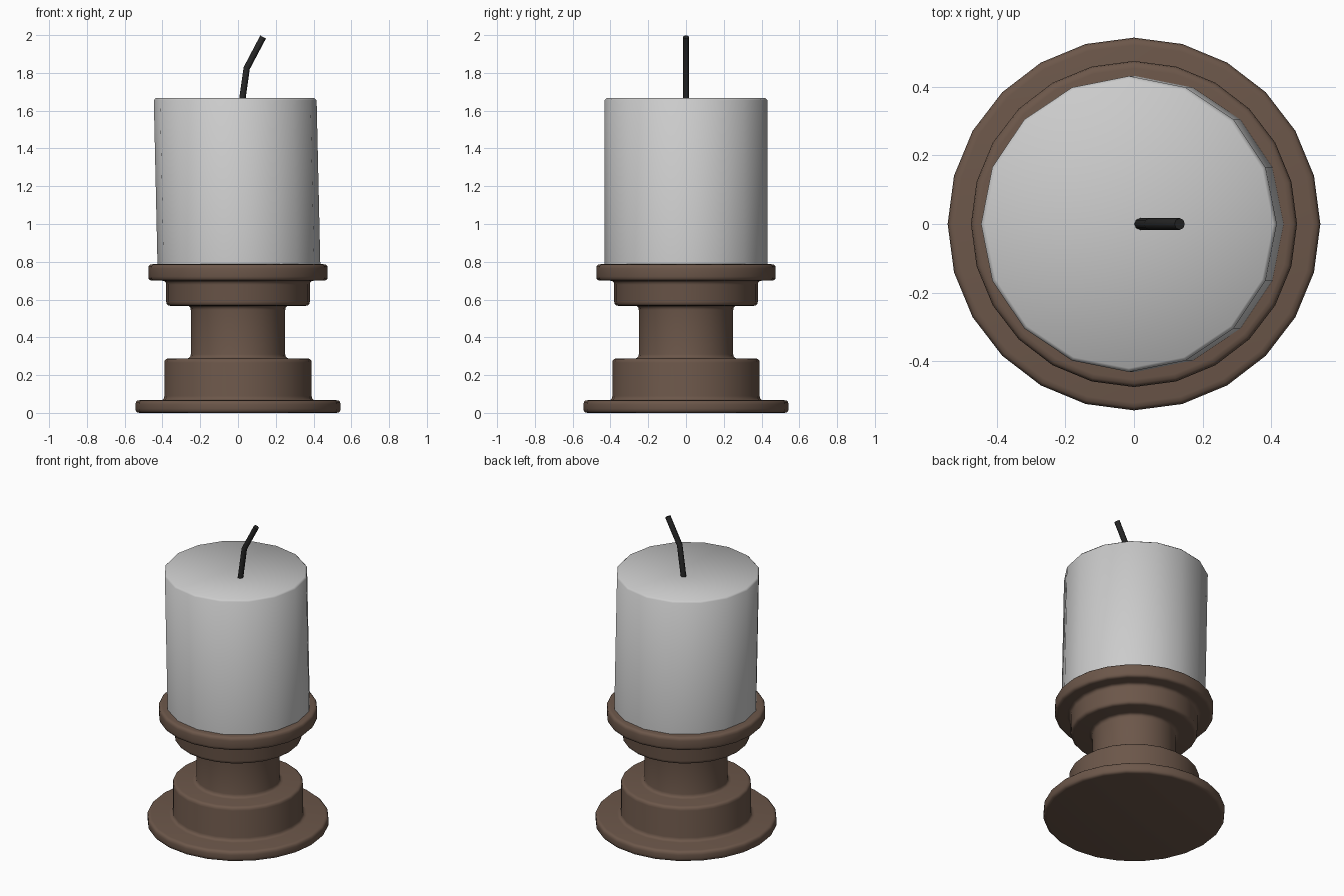
import bpy, bmesh, math
from mathutils import Vector

if "Cube" in bpy.data.objects:
    bpy.data.objects.remove(bpy.data.objects["Cube"])


def rounded(points, radius, steps=3):
    """Round the inner corners of an (r, z) profile."""
    pts = [Vector(p) for p in points]
    out = [pts[0]]
    for a, b, c in zip(pts, pts[1:], pts[2:]):
        p = b + (a - b).normalized() * radius
        q = b + (c - b).normalized() * radius
        for i in range(steps + 1):
            t = i / steps
            out.append(p * (1 - t) ** 2 + b * 2 * t * (1 - t) + q * t * t)
    return out + [pts[-1]]


def finish(name, bm, color=None, angle=60):
    bmesh.ops.recalc_face_normals(bm, faces=bm.faces)
    mesh = bpy.data.meshes.new(name)
    bm.to_mesh(mesh)
    bm.free()
    obj = bpy.data.objects.new(name, mesh)
    bpy.context.collection.objects.link(obj)
    if color:
        mat = bpy.data.materials.new(name + "_material")
        mat.diffuse_color = (*color, 1)
        mat.use_nodes = True
        mat.node_tree.nodes["Principled BSDF"].inputs["Base Color"].default_value = mat.diffuse_color
        mesh.materials.append(mat)
    bpy.ops.object.select_all(action='DESELECT')
    obj.select_set(True)
    bpy.context.view_layer.objects.active = obj
    bpy.ops.object.shade_smooth_by_angle(angle=math.radians(angle))
    return obj


def lathe(profile, sides):
    """Revolve an (r, z) profile that starts and ends on the axis."""
    bm = bmesh.new()
    bottom = bm.verts.new((0, 0, profile[0][1]))
    top = bm.verts.new((0, 0, profile[-1][1]))
    turn = [2 * math.pi * i / sides for i in range(sides)]
    rings = [[bm.verts.new((r * math.cos(a), r * math.sin(a), z)) for a in turn]
             for r, z in profile[1:-1]]
    for i in range(sides):
        j = (i + 1) % sides
        bm.faces.new((bottom, rings[0][j], rings[0][i]))
        bm.faces.new((top, rings[-1][i], rings[-1][j]))
        for lo, hi in zip(rings, rings[1:]):
            bm.faces.new((lo[i], lo[j], hi[j], hi[i]))
    return bm


# Turned wooden holder
steps = [(0, 0), (0.543, 0), (0.543, 0.067), (0.39, 0.067), (0.39, 0.288),
         (0.25, 0.288), (0.25, 0.567), (0.38, 0.567), (0.38, 0.70),
         (0.475, 0.70), (0.475, 0.787), (0, 0.787)]
finish("holder", lathe(rounded(steps, 0.022), 24), (0.15, 0.095, 0.068))

# Slightly leaning candle with a dished top
outline = [(0, 0.775), (0.431, 0.775), (0.431, 1.655), (0.42, 1.667), (0, 1.625)]
candle = lathe(outline, 16)
for v in candle.verts:
    v.co.x += 0.005 - 0.02 * (v.co.z - 0.775) / 0.89
finish("candle", candle)

# Bent wick
wick = bmesh.new()
path = [(0.013, 1.59), (0.046, 1.825), (0.133, 1.99)]
tilts = [0.14, 0.31, 0.49]
rings = []
for (x, z), tilt in zip(path, tilts):
    ring = []
    for i in range(8):
        a = math.pi * i / 4
        u, w = 0.017 * math.cos(a), 0.017 * math.sin(a)
        ring.append(wick.verts.new((x + u * math.cos(tilt), w, z - u * math.sin(tilt))))
    rings.append(ring)
for lo, hi in zip(rings, rings[1:]):
    for i in range(8):
        j = (i + 1) % 8
        wick.faces.new((lo[i], lo[j], hi[j], hi[i]))
wick.faces.new(rings[0][::-1])
wick.faces.new(rings[-1])
finish("wick", wick, (0.02, 0.02, 0.02), 50)
